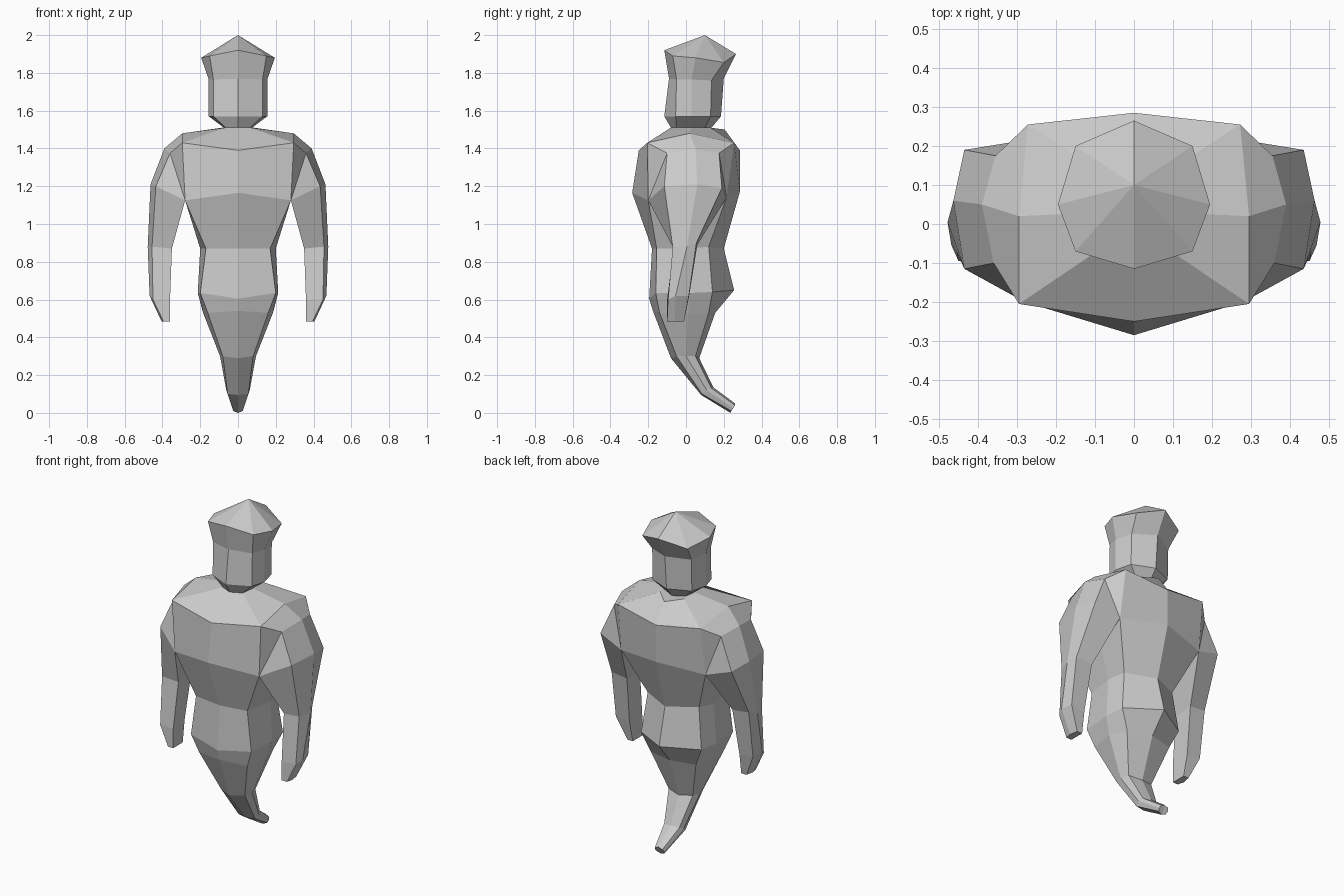
import bpy, bmesh

grey = bpy.data.materials.new("plain_grey")
grey.diffuse_color = (0.6, 0.6, 0.6, 1)


def build(name, rings, closed=False, cap_start=False, cap_end=False, skip=(), merge_mid=True):
    """Loft rings of the +x half, then mirror to the other side."""
    bm = bmesh.new()
    rows = [[bm.verts.new(p) for p in r] for r in rings]
    n = len(rings[0])
    for i in range(len(rows) - 1):
        for j in range(n if closed else n - 1):
            if (i, j) in skip:
                continue
            k = (j + 1) % n
            bm.faces.new((rows[i][j], rows[i][k], rows[i + 1][k], rows[i + 1][j]))
    if cap_start:
        bm.faces.new(rows[0])
    if cap_end:
        bm.faces.new(rows[-1])
    # mirrored half
    dup = bmesh.ops.duplicate(bm, geom=bm.verts[:] + bm.edges[:] + bm.faces[:])["geom"]
    for v in dup:
        if isinstance(v, bmesh.types.BMVert):
            v.co.x = -v.co.x
    bmesh.ops.remove_doubles(bm, verts=bm.verts[:], dist=0.0005)
    bmesh.ops.recalc_face_normals(bm, faces=bm.faces[:])
    me = bpy.data.meshes.new(name)
    bm.to_mesh(me)
    bm.free()
    me.materials.append(grey)
    ob = bpy.data.objects.new(name, me)
    bpy.context.collection.objects.link(ob)
    return ob


# Head: peaked crown, flared brow, narrow jaw
build("head", [
    [(0, .10, 2.0)] * 5,
    [(0, -.115, 1.92), (.15, -.07, 1.89), (.195, .05, 1.88), (.15, .20, 1.855), (0, .265, 1.90)],
    [(0, -.09, 1.77), (.13, -.05, 1.765), (.155, .03, 1.765), (.13, .135, 1.76), (0, .20, 1.77)],
    [(0, -.115, 1.57), (.13, -.055, 1.57), (.155, .03, 1.57), (.13, .13, 1.57), (0, .185, 1.57)],
    [(0, -.08, 1.51), (.065, -.05, 1.51), (.075, .03, 1.51), (.065, .10, 1.51), (0, .135, 1.51)],
], cap_end=True)

# Torso: neck base, shoulders, chest, waist, hips (open where the arms join)
shoulder = [(0, -.25, 1.39), (.295, -.205, 1.43), (.295, .02, 1.48), (.272, .255, 1.43), (0, .285, 1.39)]
chest = [(0, -.285, 1.165), (.28, -.20, 1.125), (.27, .02, 1.125), (.28, .215, 1.14), (0, .285, 1.17)]
hips = [(0, -.195, .605), (.20, -.16, .635), (.213, .02, .635), (.20, .14, .64), (0, .255, .65)]
build("torso", [
    [(0, -.08, 1.51), (.065, -.05, 1.51), (.085, .03, 1.51), (.08, .13, 1.51), (0, .205, 1.50)],
    shoulder,
    chest,
    [(0, -.18, .87), (.17, -.155, .87), (.20, .02, .87), (.17, .12, .88), (0, .20, .87)],
    hips,
], cap_start=True, skip=((1, 1), (1, 2)))

# Tail: tapers below the hips and curls backwards
build("tail", [
    hips,
    [(0, -.175, .54), (.16, -.14, .53), (.185, .01, .53), (.15, .12, .53), (0, .155, .53)],
    [(0, -.08, .29), (.08, -.05, .30), (.095, 0, .30), (.08, .05, .30), (0, .07, .29)],
    [(0, .08, .095), (.055, .085, .10), (.062, .11, .12), (.05, .135, .13), (0, .145, .135)],
    [(0, .235, .0), (.025, .24, .01), (.03, .25, .025), (.025, .26, .04), (0, .26, .05)],
], cap_end=True)

# Arms: front inner, front outer, outer middle, back outer, back inner
front_pit, back_pit = chest[1], chest[3]
build("arms", [
    [front_pit, shoulder[1], shoulder[2], shoulder[3], back_pit],
    [front_pit, (.36, -.10, 1.375), (.39, .05, 1.40), (.355, .175, 1.375), back_pit],
    [front_pit, (.435, -.115, 1.20), (.463, .06, 1.21), (.435, .19, 1.19), back_pit],
    [(.35, -.065, .87), (.455, -.07, .88), (.478, .005, .88), (.455, .055, .90), (.35, .06, .89)],
    [(.36, -.10, .60), (.45, -.095, .60), (.468, -.055, .62), (.455, .015, .62), (.365, .015, .61)],
    [(.36, -.10, .485), (.395, -.10, .485), (.405, -.06, .485), (.395, -.01, .485), (.36, -.01, .485)],
], closed=True, cap_end=True,
    skip=((0, 4), (1, 4)))
